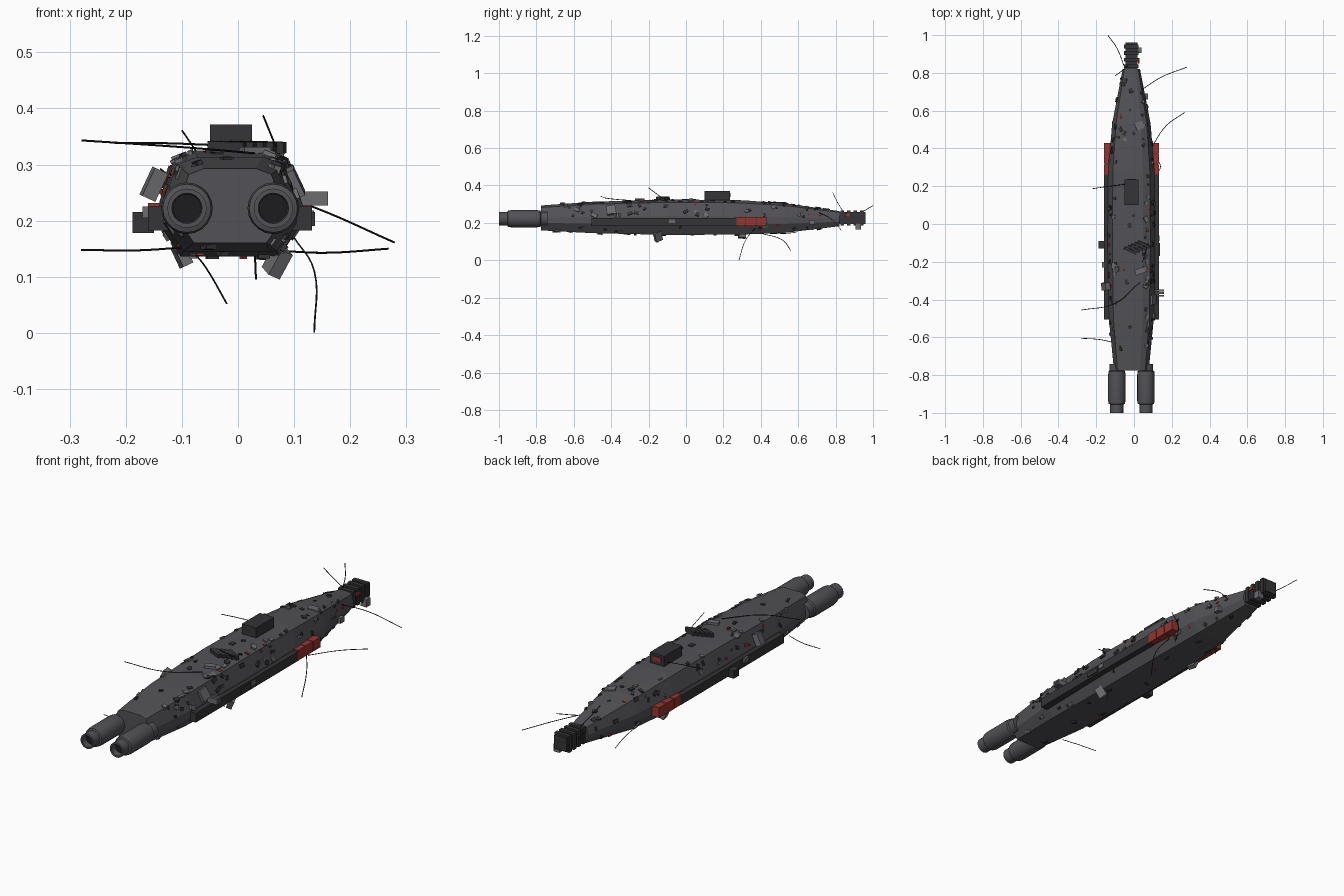
import bpy, bmesh, math, random
from mathutils import Matrix, Vector

if "Cube" in bpy.data.objects:
    bpy.data.objects.remove(bpy.data.objects["Cube"])

random.seed(7)
CX = -0.014          # hull centreline


def mat(name, c):
    m = bpy.data.materials.new(name)
    m.diffuse_color = (*c, 1)
    m.use_nodes = True
    m.node_tree.nodes["Principled BSDF"].inputs["Base Color"].default_value = m.diffuse_color
    return m


HULL = mat("hull_grey", (0.085, 0.085, 0.095))
DARK = mat("dark_grey", (0.035, 0.035, 0.038))
LIGHT = mat("light_grey", (0.15, 0.15, 0.16))
RED = mat("red", (0.30, 0.035, 0.03))
BLACK = mat("black", (0.012, 0.012, 0.013))


def finish(bm, name, m):
    bmesh.ops.recalc_face_normals(bm, faces=bm.faces)
    me = bpy.data.meshes.new(name)
    bm.to_mesh(me)
    bm.free()
    me.materials.append(m)
    ob = bpy.data.objects.new(name, me)
    bpy.context.collection.objects.link(ob)
    return ob


def add_box(bm, lo, hi):
    lo, hi = Vector(lo), Vector(hi)
    bmesh.ops.create_cube(bm, size=1, matrix=Matrix.Translation((lo + hi) / 2) @ Matrix.Diagonal((*(hi - lo), 1)))


def boxes(name, m, spans):
    bm = bmesh.new()
    for lo, hi in spans:
        add_box(bm, lo, hi)
    return finish(bm, name, m)


# Hull: y, half width, bottom, top
STATIONS = [(-0.775, 0.092, 0.160, 0.293), (-0.50, 0.119, 0.145, 0.313), (-0.1, 0.126, 0.136, 0.325),
            (0.28, 0.122, 0.137, 0.322), (0.53, 0.102, 0.147, 0.305), (0.82, 0.046, 0.182, 0.263)]
HALF = [(0.5, 1), (0.8, 0.92), (1, 0.52), (1, 0.3), (0.7, 0)]
SECTION = HALF + [(-x, z) for x, z in reversed(HALF)]


def ring(y):
    for a, b in zip(STATIONS, STATIONS[1:]):
        if y <= b[0]:
            break
    t = (y - a[0]) / (b[0] - a[0])
    w, lo, hi = (a[i] + (b[i] - a[i]) * t for i in (1, 2, 3))
    return [Vector((CX + x * w, y, lo + z * (hi - lo))) for x, z in SECTION]


bm = bmesh.new()
loops = [[bm.verts.new(p) for p in ring(s[0])] for s in STATIONS]
n = len(SECTION)
for a, b in zip(loops, loops[1:]):
    for i in range(n):
        j = (i + 1) % n
        bm.faces.new((a[i], a[j], b[j], b[i]))
bm.faces.new(loops[0])
bm.faces.new(loops[-1])
finish(bm, "hull", HULL)

# Engines: lathed closed profile (radius, y)
PROFILE = [(0.0, -0.74), (0.038, -0.74), (0.038, -0.775), (0.044, -0.78), (0.046, -0.80), (0.046, -0.935),
           (0.043, -0.952), (0.035, -0.955), (0.035, -1.0), (0.027, -1.0), (0.024, -0.95), (0.0, -0.95)]
for side, name in ((-1, "left"), (1, "right")):
    bm = bmesh.new()
    vs = [bm.verts.new((r, y, 0)) for r, y in PROFILE]
    es = [bm.edges.new(p) for p in zip(vs, vs[1:])]
    bmesh.ops.spin(bm, geom=vs + es, cent=(0, 0, 0), axis=(0, 1, 0), angle=math.tau, steps=20)
    bmesh.ops.remove_doubles(bm, verts=bm.verts, dist=1e-5)
    bmesh.ops.translate(bm, verts=bm.verts, vec=(CX + side * 0.077, 0, 0.222))
    ob = finish(bm, name + "_engine", HULL)
    bpy.context.view_layer.objects.active = ob
    ob.select_set(True)
    bpy.ops.object.shade_smooth_by_angle(angle=math.radians(30))
    ob.select_set(False)
    bm = bmesh.new()
    bmesh.ops.create_circle(bm, cap_ends=True, radius=0.026, segments=20,
                            matrix=Matrix.Translation((CX + side * 0.077, -0.97, 0.222)) @ Matrix.Rotation(math.pi / 2, 4, 'X'))
    finish(bm, name + "_engine_throat", BLACK)

# Side rails and red side pods
for side, name in ((-1, "left"), (1, "right")):
    xs = sorted((CX + side * 0.10, CX + side * 0.146))
    boxes(name + "_side_rail", DARK, [((xs[0], -0.505, 0.182), (xs[1], 0.27, 0.226))])
    boxes(name + "_red_pod", RED, [((xs[0], y, 0.183), (xs[1], y + 0.054, 0.231)) for y in (0.262, 0.319, 0.376)])
    boxes(name + "_red_pod_core", DARK, [((xs[0] + 0.004, 0.262, 0.188), (xs[1] - 0.004, 0.43, 0.226))])

# Bridge tower, nose block with ribs
boxes("bridge", DARK, [((-0.05, 0.1, 0.31), (0.025, 0.235, 0.371))])
boxes("bridge_window", RED, [((-0.035, 0.23, 0.338), (0.01, 0.238, 0.36))])
boxes("nose_block", DARK, [((-0.045, 0.81, 0.194), (0.019, 0.96, 0.257))])
boxes("nose_ribs", DARK, [((-0.052, y, 0.187), (0.025, y + 0.02, 0.265)) for y in (0.825, 0.86, 0.895, 0.93)])
boxes("nose_marker", RED, [((0.02, 0.85, 0.235), (0.029, 0.88, 0.25))])
boxes("nose_hatches", LIGHT, [((0.01, 0.905, 0.165), (0.04, 0.935, 0.2)), ((0.03, 0.66, 0.19), (0.075, 0.69, 0.215))])

# Larger equipment boxes on the flanks
boxes("flank_boxes", DARK, [((-0.188, -0.13, 0.178), (-0.15, -0.09, 0.215)),
                            ((0.11, -0.17, 0.19), (0.137, -0.10, 0.215))])
boxes("flank_vents", LIGHT, [((0.11, y, 0.227), (0.16, y + 0.01, 0.252)) for y in (-0.385, -0.371, -0.357)]
      + [((-0.17, -0.23, 0.205), (-0.15, -0.2, 0.225)), ((0.12, -0.09, 0.2), (0.135, -0.06, 0.218))])


# Plates and slabs tilted on the hull surface
def slab(bm, loc, size, rot):
    m = Matrix.Translation(loc)
    for ang, ax in zip(rot, 'XYZ'):
        m = m @ Matrix.Rotation(math.radians(ang), 4, ax)
    bmesh.ops.create_cube(bm, size=1, matrix=m @ Matrix.Diagonal((*size, 1)))


bm = bmesh.new()
for k in range(5):
    slab(bm, (-0.02 + 0.018 * k, -0.14 + 0.008 * k, 0.331), (0.014, 0.07, 0.02), (4, 0, 65))
finish(bm, "deck_grating", DARK)
bm = bmesh.new()
for loc, size, rot in [((-0.15, -0.33, 0.265), (0.026, 0.04, 0.055), (0, 25, 8)),
                       ((0.10, -0.4, 0.268), (0.02, 0.05, 0.05), (10, -25, 0)),
                       ((0.07, -0.15, 0.128), (0.024, 0.04, 0.05), (12, 28, 20)),
                       ((-0.10, 0.3, 0.138), (0.02, 0.04, 0.04), (0, -25, 10)),
                       ((0.03, 0.52, 0.302), (0.045, 0.04, 0.014), (-5, 8, 25)),
                       ((0.03, -0.25, 0.325), (0.05, 0.03, 0.012), (0, 0, 20))]:
    slab(bm, loc, size, rot)
finish(bm, "tilted_panels", LIGHT)


# Small greebles scattered over every hull facet
def scatter(name, m, count, smin, smax):
    bm = bmesh.new()
    for _ in range(count):
        y = random.uniform(-0.7, 0.78)
        i = random.choice((0, 0, 1, 1, 3, 4, 5, 7, 7, 8, 9, 9))
        if i == 9:
            i = random.choice((9, 9, 0, 8))
        r, r2 = ring(y), ring(y + 0.01)
        a, b = r[i], r[(i + 1) % n]
        p = a.lerp(b, random.uniform(0.1, 0.9))
        u = (b - a).normalized()
        v = (r2[i] - a).normalized()
        w = u.cross(v).normalized()
        v = w.cross(u)
        M = Matrix((u, v, w)).transposed().to_4x4()
        M = Matrix.Translation(p) @ M @ Matrix.Rotation(random.uniform(-0.6, 0.6), 4, 'Z')
        s = [random.uniform(smin, smax) for _ in range(3)]
        bmesh.ops.create_cube(bm, size=1, matrix=M @ Matrix.Diagonal((s[0], s[1] * 1.3, s[2] * 0.7, 1)))
    finish(bm, name, m)


scatter("dark_fittings", DARK, 90, 0.008, 0.022)
scatter("light_fittings", LIGHT, 45, 0.008, 0.026)
scatter("red_fittings", RED, 24, 0.006, 0.014)

# Loose cables and antennas
CABLES = [[(0.03, -0.31, 0.32), (-0.1, -0.42, 0.331), (-0.279, -0.456, 0.343)],
          [(-0.1, -0.63, 0.152), (-0.18, -0.612, 0.147), (-0.28, -0.605, 0.148)],
          [(0.04, 0.71, 0.255), (0.14, 0.775, 0.222), (0.279, 0.83, 0.161)],
          [(0.09, 0.40, 0.145), (0.17, 0.52, 0.143), (0.268, 0.59, 0.15)],
          [(0.10, 0.37, 0.17), (0.136, 0.32, 0.11), (0.136, 0.283, 0.001)],
          [(-0.08, 0.40, 0.145), (-0.05, 0.52, 0.105), (-0.02, 0.56, 0.052)],
          [(0.075, -0.1, 0.315), (0.06, -0.15, 0.35), (0.045, -0.2, 0.387)],
          [(-0.03, 0.84, 0.26), (-0.065, 0.81, 0.31), (-0.10, 0.785, 0.361)],
          [(-0.05, 0.21, 0.335), (-0.13, 0.2, 0.338), (-0.22, 0.187, 0.338)],
          [(-0.05, 0.83, 0.24), (-0.09, 0.93, 0.255), (-0.138, 0.999, 0.292)],
          [(0.03, -0.15, 0.14), (0.031, -0.15, 0.12), (0.032, -0.15, 0.095)]]
for k, pts in enumerate(CABLES):
    cu = bpy.data.curves.new("cable", 'CURVE')
    cu.dimensions = '3D'
    cu.bevel_depth = 0.0018
    cu.bevel_resolution = 0
    cu.use_fill_caps = True
    cu.resolution_u = 6
    sp = cu.splines.new('BEZIER')
    sp.bezier_points.add(len(pts) - 1)
    for bp, p in zip(sp.bezier_points, pts):
        bp.co = p
        bp.handle_left_type = bp.handle_right_type = 'AUTO'
    cu.materials.append(BLACK)
    bpy.context.collection.objects.link(bpy.data.objects.new("cable_%02d" % (k + 1), cu))
